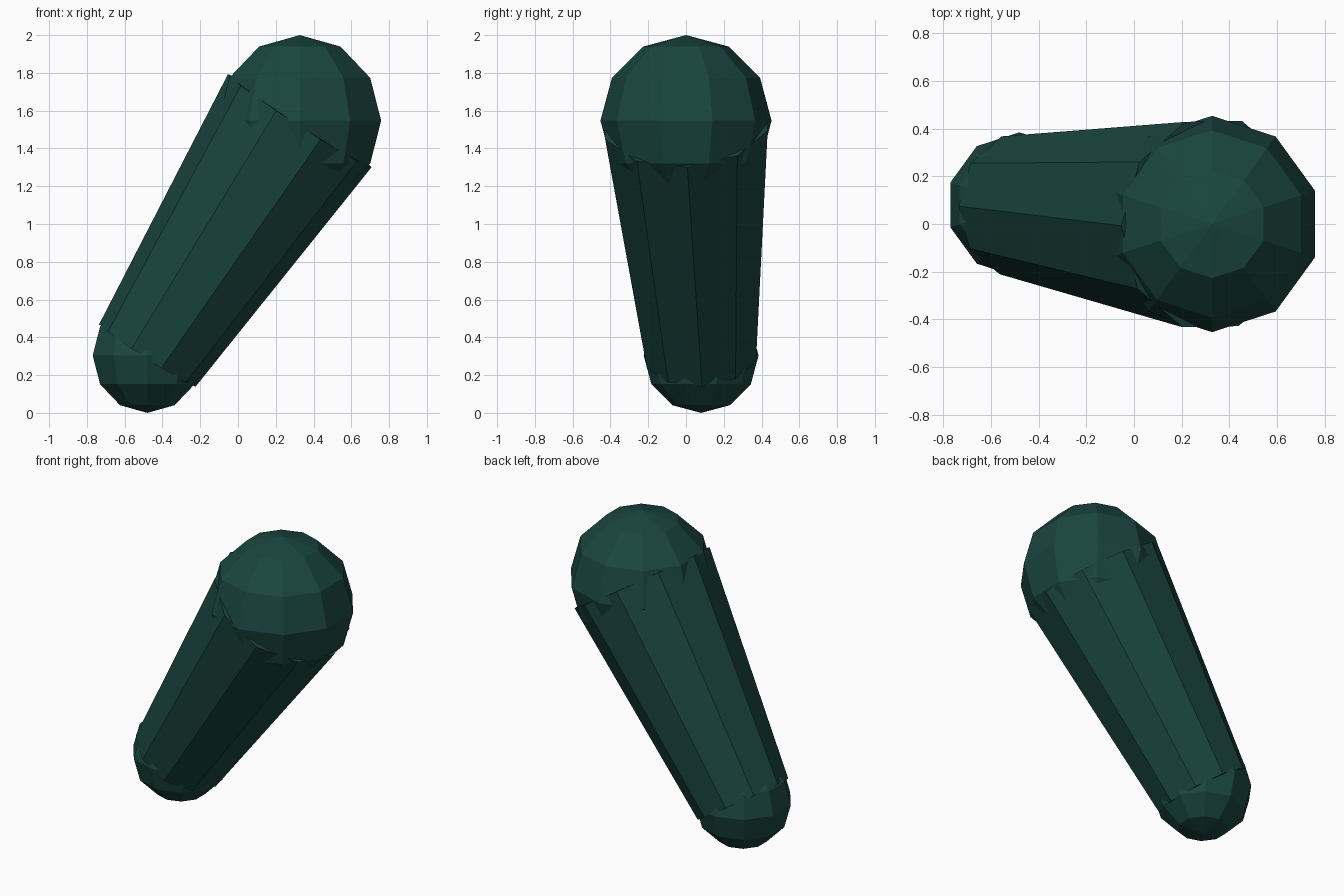
import bpy, bmesh, math
from mathutils import Vector, Matrix

if "Cube" in bpy.data.objects:
    bpy.data.objects.remove(bpy.data.objects["Cube"])

SIDES = 10
LOW, LOW_R = Vector((-0.48, 0.08, 0.304)), 0.304
TOP, TOP_R = Vector((0.327, 0.0, 1.547)), 0.453

mat = bpy.data.materials.new("dark_green")
mat.diffuse_color = (0.01, 0.06, 0.05, 1)
mat.use_nodes = True
mat.node_tree.nodes["Principled BSDF"].inputs["Base Color"].default_value = mat.diffuse_color


def finish(bm, name):
    mesh = bpy.data.meshes.new(name)
    bm.to_mesh(mesh)
    bm.free()
    mesh.materials.append(mat)
    obj = bpy.data.objects.new(name, mesh)
    bpy.context.collection.objects.link(obj)


def ball(name, centre, radius):
    bm = bmesh.new()
    bmesh.ops.create_uvsphere(bm, u_segments=SIDES, v_segments=6, radius=radius,
                              matrix=Matrix.Translation(centre))
    finish(bm, name)


# Rounded ends
ball("lower_ball", LOW, LOW_R)
ball("upper_ball", TOP, TOP_R)

# Tapered shaft between the ball centres, one corner facing local x
axis = TOP - LOW
turn = Vector((0, 0, 1)).rotation_difference(axis).to_matrix().to_4x4()
bm = bmesh.new()
bmesh.ops.create_cone(bm, cap_ends=True, segments=SIDES, radius1=LOW_R, radius2=TOP_R,
                      depth=axis.length,
                      matrix=Matrix.Translation((LOW + TOP) / 2) @ turn
                      @ Matrix.Rotation(math.pi / 2, 4, 'Z'))
finish(bm, "tapered_shaft")
